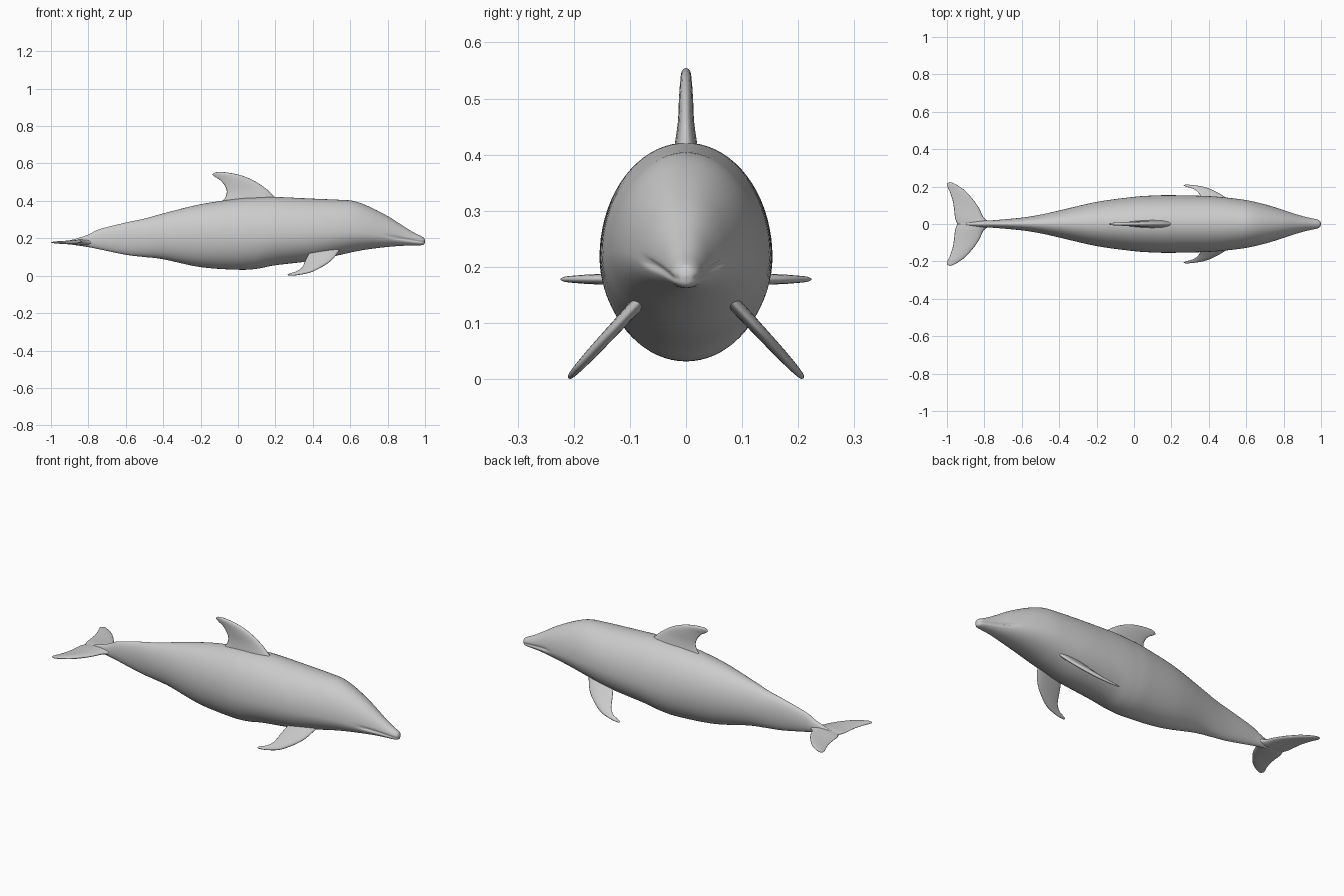
import bpy, bmesh, math
from mathutils import Vector


def smooth_rows(rows, steps):
    """Catmull-Rom interpolation through rows of numbers."""
    out = []
    for i in range(len(rows) - 1):
        p0, p1 = rows[max(i - 1, 0)], rows[i]
        p2, p3 = rows[i + 1], rows[min(i + 2, len(rows) - 1)]
        for s in range(steps):
            t = s / steps
            out.append([0.5 * (2 * b + (c - a) * t + (2 * a - 5 * b + 4 * c - d) * t * t
                               + (3 * b - a - 3 * c + d) * t ** 3)
                        for a, b, c, d in zip(p0, p1, p2, p3)])
    out.append(list(rows[-1]))
    return out


def loft(name, rings, cap_start=True):
    """Skin a list of closed rings into a smooth object."""
    bm = bmesh.new()
    loops = [[bm.verts.new(p) for p in ring] for ring in rings]
    n = len(loops[0])
    for a, b in zip(loops, loops[1:]):
        for k in range(n):
            bm.faces.new((a[k], a[(k + 1) % n], b[(k + 1) % n], b[k]))
    if cap_start:
        bm.faces.new(loops[0])
    bm.faces.new(loops[-1])
    bmesh.ops.recalc_face_normals(bm, faces=bm.faces)
    # an open shell may be turned inside out: make the volume positive
    if bm.calc_volume(signed=True) < 0:
        bmesh.ops.reverse_faces(bm, faces=bm.faces)
    mesh = bpy.data.meshes.new(name)
    bm.to_mesh(mesh)
    bm.free()
    for p in mesh.polygons:
        p.use_smooth = True
    ob = bpy.data.objects.new(name, mesh)
    bpy.context.collection.objects.link(ob)
    return ob


def fin(name, sections, normal, place, mirror=False, cap_start=True):
    """Loft a blade. Section = leading (a, b), trailing (a, b), half thickness."""
    rings = []
    normal = Vector(normal).normalized()
    n = 24
    for la, lb, ta, tb, th in smooth_rows(sections, 6):
        lead, trail = Vector(place(la, lb)), Vector(place(ta, tb))
        ring = []
        for k in range(n):
            ang = 2 * math.pi * k / n
            f = (1 - math.cos(ang)) / 2
            # rounded leading edge, thin trailing edge
            off = math.sin(ang) * th * (1.25 - 0.65 * f)
            ring.append(lead.lerp(trail, f) + normal * off)
        rings.append(ring)
    ob = loft(name, rings, cap_start)
    if mirror:
        m = ob.modifiers.new("Mirror", 'MIRROR')
        m.use_axis = (False, True, False)
        m.merge_threshold = 0.0005
    return ob


# Body: x, top z, bottom z, half width, height of widest point
stations = [
    (-0.945, 0.181, 0.175, 0.003, 0.178),
    (-0.88, 0.194, 0.165, 0.011, 0.178),
    (-0.80, 0.220, 0.153, 0.018, 0.182),
    (-0.74, 0.249, 0.141, 0.021, 0.19),
    (-0.60, 0.284, 0.112, 0.034, 0.20),
    (-0.50, 0.305, 0.100, 0.050, 0.205),
    (-0.40, 0.333, 0.088, 0.072, 0.21),
    (-0.20, 0.382, 0.046, 0.118, 0.215),
    (0.00, 0.412, 0.032, 0.145, 0.215),
    (0.10, 0.419, 0.037, 0.152, 0.215),
    (0.20, 0.421, 0.056, 0.154, 0.218),
    (0.40, 0.412, 0.080, 0.149, 0.225),
    (0.54, 0.406, 0.110, 0.136, 0.23),
    (0.62, 0.399, 0.128, 0.124, 0.23),
    (0.70, 0.370, 0.142, 0.105, 0.225),
    (0.80, 0.319, 0.154, 0.075, 0.21),
    (0.88, 0.268, 0.160, 0.049, 0.198),
    (0.94, 0.231, 0.162, 0.034, 0.188),
    (0.98, 0.211, 0.163, 0.025, 0.184),
    (0.995, 0.201, 0.168, 0.015, 0.184),
    (1.00, 0.186, 0.182, 0.003, 0.184),
]
rings = []
for x, top, bot, hw, zc in smooth_rows(stations, 7):
    ring = []
    for k in range(72):
        a = 2 * math.pi * k / 72
        s = math.sin(a)
        z = zc + s * ((top - zc) if s > 0 else (zc - bot))
        y = hw * math.cos(a)
        # mouth crease along the beak
        if x > 0.78:
            line = 0.178 + (1 - x) * 0.16
            fade = min(1, (x - 0.78) / 0.06)
            y *= 1 - 0.14 * fade * math.exp(-((z - line) / 0.006) ** 2)
        ring.append((x, y, z))
    rings.append(ring)
loft("body", rings)

# Dorsal fin, swept back (x, z)
fin("dorsal_fin", [
    (0.25, 0.385, -0.14, 0.36, 0.028),
    (0.195, 0.423, -0.078, 0.405, 0.021),
    (0.150, 0.465, -0.060, 0.445, 0.015),
    (0.085, 0.508, -0.070, 0.480, 0.013),
    (0.015, 0.537, -0.092, 0.508, 0.011),
    (-0.060, 0.552, -0.118, 0.525, 0.009),
    (-0.110, 0.554, -0.134, 0.537, 0.006),
    (-0.128, 0.550, -0.135, 0.543, 0.002),
], (0, 1, 0), lambda a, b: (a, 0, b))

# Flippers, splayed down and outward (x, z)
fin("flippers", [
    (0.560, 0.165, 0.385, 0.130, 0.013),
    (0.535, 0.125, 0.362, 0.085, 0.012),
    (0.500, 0.083, 0.352, 0.062, 0.011),
    (0.450, 0.049, 0.340, 0.042, 0.010),
    (0.390, 0.020, 0.315, 0.024, 0.008),
    (0.325, 0.006, 0.285, 0.014, 0.006),
    (0.285, 0.002, 0.268, 0.008, 0.004),
    (0.270, 0.002, 0.265, 0.005, 0.001),
], (0, 0.68, 0.73), lambda a, b: (a, 0.09 + (0.13 - b) * 0.93, b), mirror=True)

# Tail flukes with a centre notch (x, y)
fin("tail_flukes", [
    (-0.750, 0.000, -0.943, 0.000, 0.016),
    (-0.800, 0.030, -0.956, 0.030, 0.014),
    (-0.826, 0.080, -0.962, 0.080, 0.011),
    (-0.852, 0.120, -0.968, 0.120, 0.010),
    (-0.895, 0.170, -0.982, 0.165, 0.009),
    (-0.930, 0.198, -0.994, 0.192, 0.007),
    (-0.965, 0.218, -1.000, 0.208, 0.005),
    (-0.983, 0.224, -0.997, 0.219, 0.002),
], (0, 0, 1), lambda a, b: (a, b, 0.178), mirror=True, cap_start=False)
